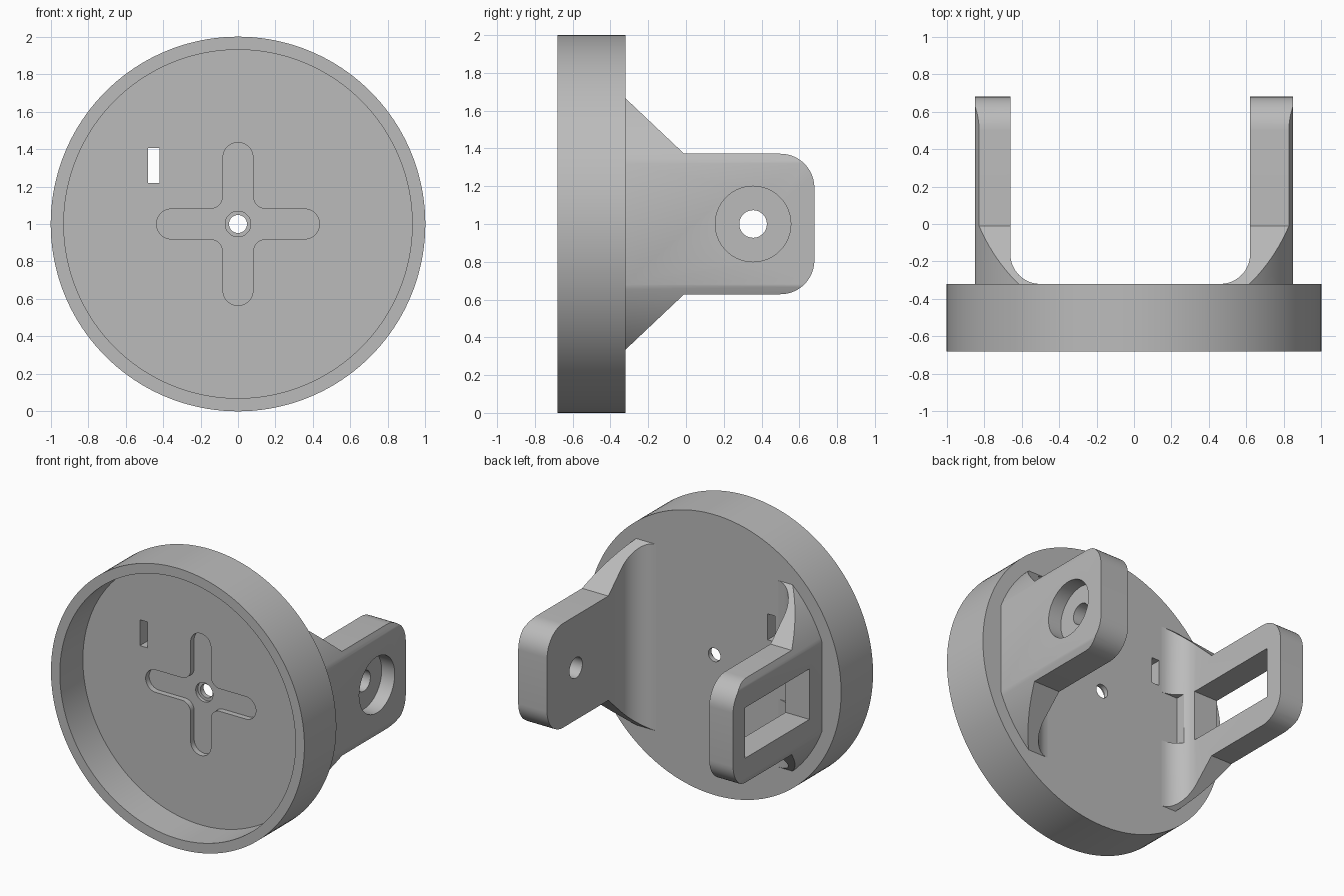
import bpy, bmesh, math
from mathutils import Vector

cube = bpy.data.objects.get("Cube")
if cube:
    bpy.data.objects.remove(cube, do_unlink=True)

grey = bpy.data.materials.new("plain grey")
grey.use_nodes = True
COLOUR = (0.5, 0.5, 0.5, 1)
grey.diffuse_color = COLOUR
grey.node_tree.nodes["Principled BSDF"].inputs["Base Color"].default_value = COLOUR


def rounded(corners, steps=12):
    """Outline from (u, v, radius) corners, each turned into a tangent arc."""
    out = []
    n = len(corners)
    for i, (u, v, r) in enumerate(corners):
        p = Vector((u, v))
        if r == 0:
            out.append(p)
            continue
        a = (Vector(corners[i - 1][:2]) - p).normalized()
        b = (Vector(corners[(i + 1) % n][:2]) - p).normalized()
        half = a.angle(b) / 2
        centre = p + (a + b).normalized() * (r / math.sin(half))
        start = p + a * (r / math.tan(half)) - centre
        end = p + b * (r / math.tan(half)) - centre
        sweep = start.angle_signed(end)
        for k in range(steps + 1):
            t = -sweep * k / steps
            out.append(centre + Vector((start.x * math.cos(t) - start.y * math.sin(t),
                                        start.x * math.sin(t) + start.y * math.cos(t))))
    return out


def circle(u, v, r, n=64):
    return [Vector((u + r * math.cos(2 * math.pi * i / n),
                    v + r * math.sin(2 * math.pi * i / n))) for i in range(n)]


def rect(u0, u1, v0, v1):
    return [Vector(p) for p in ((u0, v0), (u1, v0), (u1, v1), (u0, v1))]


def prism(name, outline, axis, lo, hi):
    """Outline extruded along the named axis from lo to hi."""
    place = {"x": lambda p, d: (d, p.x, p.y),
             "y": lambda p, d: (p.x, d, p.y),
             "z": lambda p, d: (p.x, p.y, d)}[axis]
    bm = bmesh.new()
    rings = [[bm.verts.new(place(p, d)) for p in outline] for d in (lo, hi)]
    bm.faces.new(rings[0])
    bm.faces.new(rings[1])
    n = len(outline)
    for i in range(n):
        j = (i + 1) % n
        bm.faces.new((rings[0][i], rings[0][j], rings[1][j], rings[1][i]))
    bmesh.ops.recalc_face_normals(bm, faces=bm.faces)
    mesh = bpy.data.meshes.new(name)
    bm.to_mesh(mesh)
    bm.free()
    mesh.materials.append(grey)
    obj = bpy.data.objects.new(name, mesh)
    bpy.context.collection.objects.link(obj)
    return obj


def combine(obj, tool, operation="DIFFERENCE"):
    """Apply a boolean and discard the tool."""
    mod = obj.modifiers.new("boolean", "BOOLEAN")
    mod.operation, mod.solver, mod.object = operation, "EXACT", tool
    bpy.context.view_layer.update()
    graph = bpy.context.evaluated_depsgraph_get()
    mesh = bpy.data.meshes.new_from_object(obj.evaluated_get(graph))
    obj.modifiers.clear()
    obj.data = mesh
    bpy.data.objects.remove(tool, do_unlink=True)


FRONT, FLOOR, BACK = -0.68, -0.42, -0.32
EMBED = BACK - 0.01

# Round cup, open to the front
cup = prism("round_cup", circle(0, 1, 1, 160), "y", FRONT, BACK)
combine(cup, prism("cup_cutter", circle(0, 1, 0.93, 160), "y", -1, FLOOR))

# Cross-shaped pocket with rounded tips and inner corners
W, L = 0.08, 0.435
cross = []
for ux, uz in ((1, 0), (0, 1), (-1, 0), (0, -1)):
    for a, b, r in ((L, -W, W * 0.999), (L, W, W * 0.999), (W, W, 0.07)):
        cross.append((a * ux - b * uz, 1 + a * uz + b * ux, r))
combine(cup, prism("cross_cutter", rounded(cross), "y", -0.6, FLOOR + 0.04))

# Stepped centre hole and the cable slot
combine(cup, prism("step_cutter", circle(0, 1, 0.068), "y", -0.6, FLOOR + 0.065))
combine(cup, prism("hole_cutter", circle(0, 1, 0.048), "y", -0.6, 0))
combine(cup, prism("slot_cutter", rect(-0.48, -0.42, 1.22, 1.405), "y", -0.6, 0))


def arm(name, side, inner):
    """Flared bracket with an inner root fillet, trimmed to a round outside."""
    profile = [(EMBED, 0.335, 0), (BACK, 0.335, 0), (-0.01, 0.628, 0),
               (0.68, 0.628, 0.18), (0.68, 1.372, 0.18),
               (-0.01, 1.372, 0), (BACK, 1.665, 0), (EMBED, 1.665, 0)]
    obj = prism(name, rounded(profile), "x", *sorted((side * 0.3, side * 0.848)))
    root = inner - 0.16
    plan = [(root, -0.4, 0), (root, BACK, 0), (inner, BACK, 0.16),
            (inner, 0.8, 0), (1, 0.8, 0), (1, -0.4, 0)]
    plan = [Vector((side * p.x, p.y)) for p in rounded(plan)]
    combine(obj, prism("plan_tool", plan, "z", 0.1, 1.9), "INTERSECT")
    combine(obj, prism("trim_tool", circle(0, 1, 0.907, 160), "y", -0.5, 0.9), "INTERSECT")
    return obj


# Left arm with a counterbored pivot hole
left_arm = arm("left_arm", 1, 0.62)
combine(left_arm, prism("bore_cutter", circle(0.355, 1, 0.2), "x", 0.745, 1))
combine(left_arm, prism("pivot_cutter", circle(0.355, 1, 0.073), "x", 0.4, 1))

# Right arm with a window and a relief through the fillet
right_arm = arm("right_arm", -1, 0.66)
combine(right_arm, prism("window_cutter", rect(-0.18, 0.545, 0.82, 1.18), "x", -1, -0.3))
combine(right_arm, prism("relief_cutter", rect(-0.4, 0, 0.82, 1.18), "x", -0.63, -0.3))

# Smooth the curved walls and keep the edges crisp
bpy.ops.object.select_all(action="DESELECT")
for obj in (cup, left_arm, right_arm):
    obj.select_set(True)
bpy.context.view_layer.objects.active = cup
bpy.ops.object.shade_smooth_by_angle(angle=math.radians(25))
